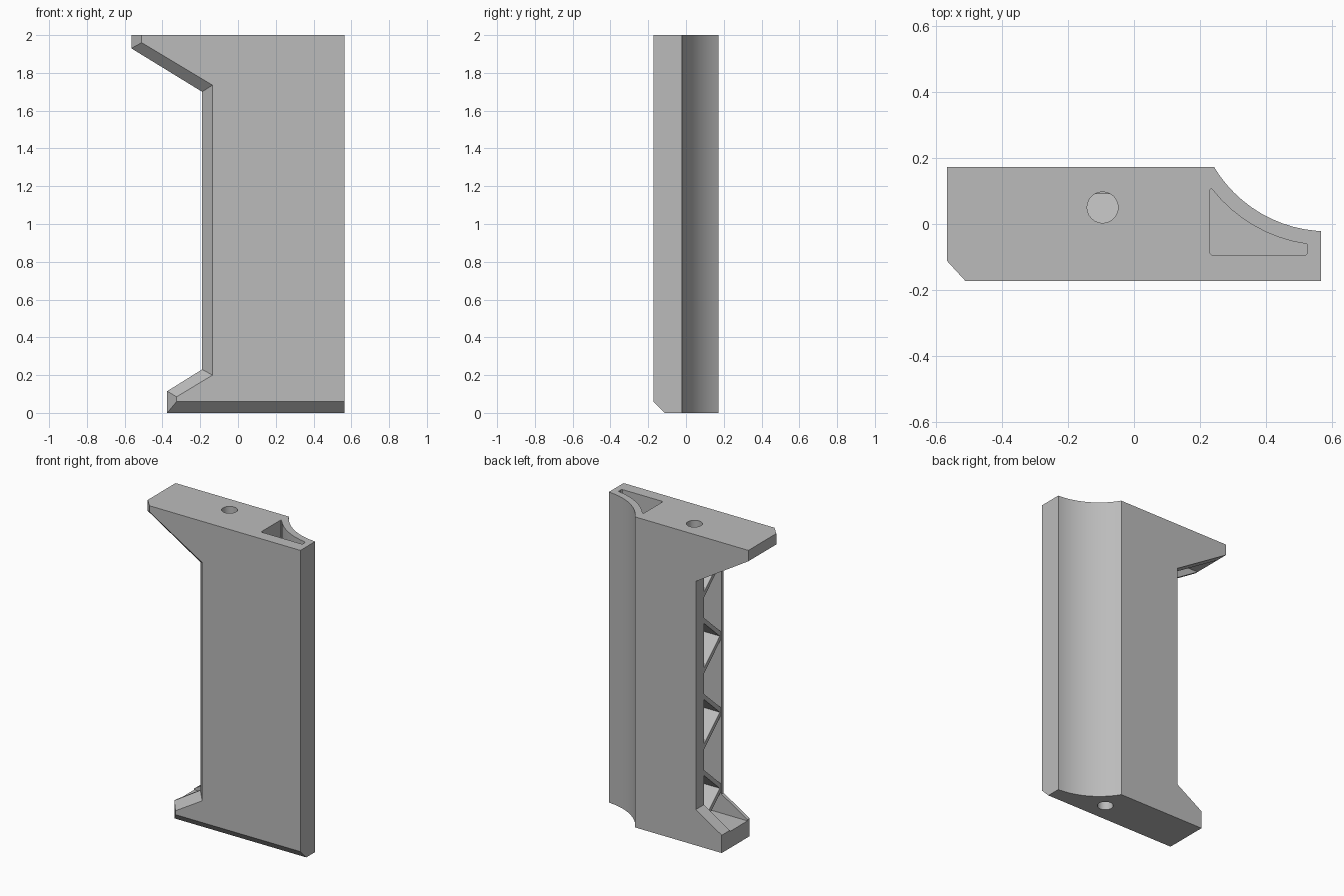
import bpy
import bmesh
import math
from mathutils import Vector

cube = bpy.data.objects.get("Cube")
if cube:
    bpy.data.objects.remove(cube, do_unlink=True)

grey = bpy.data.materials.new("plain grey")
grey.use_nodes = True
colour = (0.5, 0.5, 0.5, 1)
grey.diffuse_color = colour
grey.node_tree.nodes["Principled BSDF"].inputs["Base Color"].default_value = colour


def loft(name, loops):
    """Closed solid through matching loops of points."""
    bm = bmesh.new()
    rings = [[bm.verts.new(p) for p in loop] for loop in loops]
    for a, b in zip(rings, rings[1:]):
        for i in range(len(a)):
            j = (i + 1) % len(a)
            bm.faces.new((a[i], a[j], b[j], b[i]))
    bm.faces.new(rings[0])
    bm.faces.new(rings[-1])
    bmesh.ops.recalc_face_normals(bm, faces=bm.faces)
    mesh = bpy.data.meshes.new(name)
    bm.to_mesh(mesh)
    bm.free()
    mesh.materials.append(grey)
    obj = bpy.data.objects.new(name, mesh)
    bpy.context.collection.objects.link(obj)
    return obj


def prism(name, points, axis, low, high):
    """Extrude a 2D outline along the x, y or z axis."""
    def place(p, t):
        q = list(p)
        q.insert(axis, t)
        return Vector(q)
    return loft(name, [[place(p, t) for p in points] for t in (low, high)])


def arc(cx, cy, r, start, end, steps):
    angles = [math.radians(start + (end - start) * i / steps) for i in range(steps + 1)]
    return [(cx + r * math.cos(a), cy + r * math.sin(a)) for a in angles]


def cut(target, cutter):
    mod = target.modifiers.new("cut", "BOOLEAN")
    mod.operation = "DIFFERENCE"
    mod.solver = "EXACT"
    mod.object = cutter
    cutter.hide_render = True
    bpy.context.view_layer.objects.active = target
    bpy.ops.object.modifier_apply(modifier=mod.name)
    bpy.data.objects.remove(cutter, do_unlink=True)


# Grip body: side profile with the front edge bevelled on the open side and foot
back = [(0.565, 2), (0.565, 0), (-0.375, 0), (-0.375, 0.115),
        (-0.19, 0.23), (-0.19, 1.70), (-0.565, 1.93), (-0.565, 2)]
front = [(0.565, 2), (0.565, 0.06), (-0.325, 0.06), (-0.325, 0.085),
         (-0.135, 0.20), (-0.135, 1.735), (-0.51, 1.96), (-0.51, 2)]
body = loft("grip_body", [[(x, y, z) for x, z in p]
                          for p, y in ((back, 0.172), (back, -0.112), (front, -0.172))])

# Hollow scoop down the back corner
scoop = arc(0.585, 0.378, 0.4, 200, 280, 16) + [(0.9, 0.4), (0.3, 0.5)]
cut(body, prism("scoop_cutter", scoop, 2, -0.1, 2.1))

# Deep curved pocket in the top
pocket = arc(0.585, 0.378, 0.443, 218, 262, 8)
pocket += [(0.525, -0.088), (0.518, -0.095), (0.237, -0.095), (0.23, -0.088), (0.23, 0.105)]
cut(body, prism("pocket_cutter", pocket, 2, 0.1, 2.1))

# Inner cavity, open towards the grip edge
cavity = [(-0.6, 0.107), (0.19, 0.107), (0.19, 1.93), (-0.6, 1.93)]
cut(body, prism("cavity_cutter", cavity, 1, -0.09, 0.09))

# Bolt holes in the top and the foot
cut(body, prism("top_hole_cutter", arc(-0.095, 0.05, 0.047, 0, 345, 23), 2, 1.8, 2.1))
cut(body, prism("foot_hole_cutter", arc(0.23, 0.01, 0.047, 0, 345, 23), 2, -0.1, 0.09))

bpy.ops.object.select_all(action="DESELECT")
body.select_set(True)
bpy.context.view_layer.objects.active = body
bpy.ops.object.shade_smooth_by_angle(angle=math.radians(25))

# Chevron ribs bracing the cavity walls
thick = 0.035
for i in range(4):
    tip = 1.76 - 0.49 * i
    drop = 0.17
    outline = [(-0.095, tip), (0.095, tip - drop), (0.095, tip - drop - thick),
               (-0.095, tip - thick)]
    prism("lower_rib_%d" % (i + 1), outline, 0, -0.188, 0.195)
    if i:
        outline = [(-0.095, tip), (0.095, tip + drop), (0.095, tip + drop - thick),
                   (-0.095, tip - thick)]
        prism("upper_rib_%d" % (i + 1), outline, 0, -0.188, 0.195)
